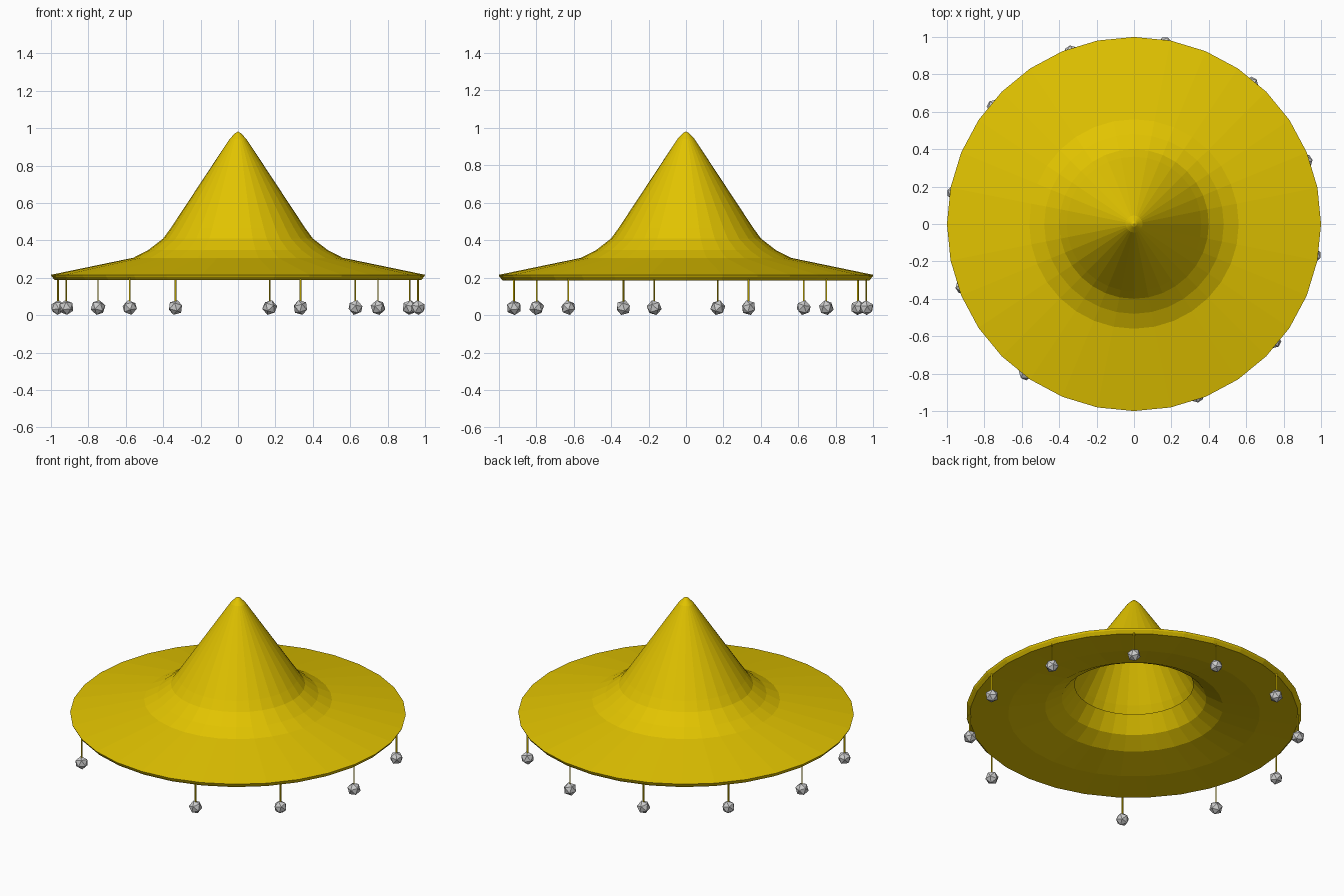
import bpy, bmesh, math
from mathutils import Matrix, Vector

if "Cube" in bpy.data.objects:
    bpy.data.objects.remove(bpy.data.objects["Cube"])

yellow = bpy.data.materials.new("yellow")
yellow.diffuse_color = (0.76, 0.55, 0.0, 1)
yellow.use_nodes = True
yellow.node_tree.nodes["Principled BSDF"].inputs["Base Color"].default_value = yellow.diffuse_color


def finish(name, bm, mat=None):
    me = bpy.data.meshes.new(name)
    bm.to_mesh(me)
    bm.free()
    ob = bpy.data.objects.new(name, me)
    bpy.context.collection.objects.link(ob)
    if mat:
        me.materials.append(mat)
    return ob


def lathe(name, profile, sides, mat):
    bm = bmesh.new()
    vs = [bm.verts.new((r, 0, z)) for r, z in profile]
    es = [bm.edges.new(p) for p in zip(vs, vs[1:])]
    bmesh.ops.spin(bm, geom=vs + es, cent=(0, 0, 0), axis=(0, 0, 1),
                   angle=2 * math.pi, steps=sides, use_duplicate=False)
    bmesh.ops.remove_doubles(bm, verts=bm.verts, dist=0.0005)
    bmesh.ops.recalc_face_normals(bm, faces=bm.faces)
    # outside of the cone must face up
    if max(bm.faces, key=lambda f: f.calc_center_median().z).normal.z < 0:
        bmesh.ops.reverse_faces(bm, faces=bm.faces)
    return finish(name, bm, mat)


# Hat: pointed crown, flared brim, chamfered rim, hollow underside
lathe("hat", [(0, 0.982), (0.015, 0.973), (0.045, 0.942), (0.36, 0.465), (0.40, 0.41),
              (0.48, 0.348), (0.56, 0.307), (1.0, 0.216), (0.995, 0.205),
              (0.978, 0.187), (0.75, 0.202), (0.53, 0.246), (0.43, 0.302),
              (0.354, 0.40)], 32, yellow)

# Hanging bobbles: one gap in the ring, and one slightly out of step
angles = [-160, -126, -70, -40, -10, 20, 50, 80, 110, 140, 170]
for i, a in enumerate(angles, 1):
    t = math.radians(a)
    r = 0.985 if a == -126 else 0.977
    p = Vector((r * math.cos(t), r * math.sin(t), 0))
    turn = Matrix.Rotation(t, 4, 'Z')

    # String
    bm = bmesh.new()
    bmesh.ops.create_cone(bm, cap_ends=True, segments=4, radius1=0.005, radius2=0.005,
                          depth=0.14, matrix=Matrix.Translation(p + Vector((0, 0, 0.135))) @ turn)
    finish(f"string_{i}", bm, yellow)

    # Bobble, tilted a little
    bm = bmesh.new()
    tilt = turn @ Matrix.Rotation(0.3, 4, 'X')
    bmesh.ops.create_icosphere(bm, subdivisions=1, radius=0.041,
                               matrix=Matrix.Translation(p + Vector((0, 0, 0.041))) @ tilt)
    finish(f"bobble_{i}", bm)
